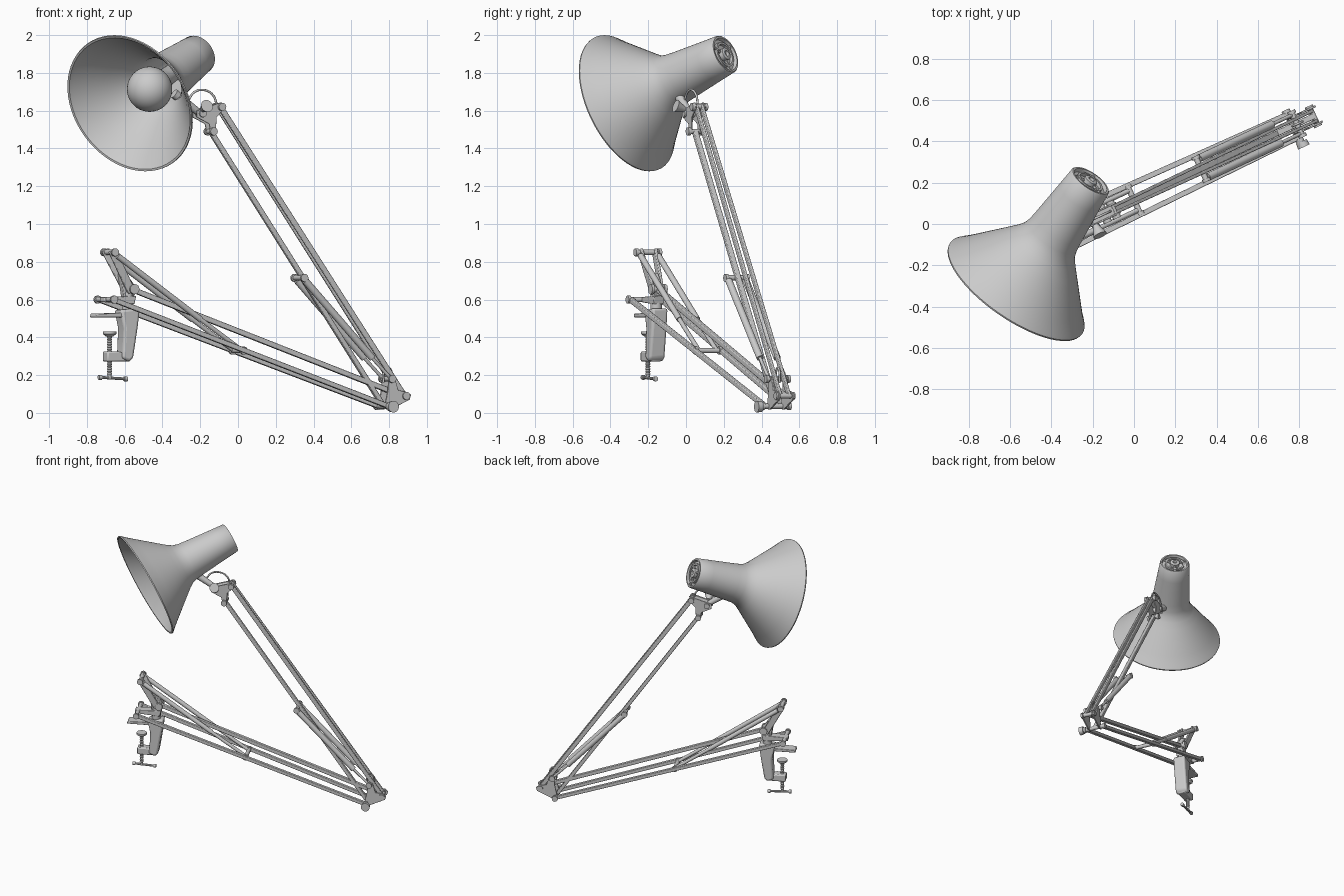
import bpy, bmesh, math
from mathutils import Vector, Matrix

if "Cube" in bpy.data.objects:
    bpy.data.objects.remove(bpy.data.objects["Cube"])

# Arm plane: vertical, turned about 25 degrees; V is its sideways normal
U = Vector((0.906, 0.423, 0))
V = Vector((-0.423, 0.906, 0))


def P(x, z, w=0):
    """Point in the arm plane at front-view (x, z), moved sideways by w."""
    return Vector((x, 0.1155 + 0.467 * x, z)) + V * w


def finish(name, bm, bevel=0, segs=2):
    bmesh.ops.remove_doubles(bm, verts=bm.verts, dist=1e-5)
    bmesh.ops.recalc_face_normals(bm, faces=bm.faces)
    me = bpy.data.meshes.new(name)
    bm.to_mesh(me)
    bm.free()
    ob = bpy.data.objects.new(name, me)
    bpy.context.collection.objects.link(ob)
    if bevel:
        m = ob.modifiers.new("bevel", 'BEVEL')
        m.width, m.segments = bevel, segs
    return ob


def lathe(name, prof, origin, axis, n=24):
    """Revolve (distance along axis, radius) points."""
    bm = bmesh.new()
    vs = [bm.verts.new((r, 0, t)) for t, r in prof]
    es = [bm.edges.new(p) for p in zip(vs, vs[1:])]
    bmesh.ops.spin(bm, geom=vs + es, axis=(0, 0, 1), cent=(0, 0, 0),
                   angle=2 * math.pi, steps=n)
    rot = Vector(axis).to_track_quat('Z', 'Y').to_matrix().to_4x4()
    bm.transform(Matrix.Translation(origin) @ rot)
    return finish(name, bm)


def rod(name, a, b, r, r2=None, n=16):
    L = (b - a).length
    return lathe(name, [(0, 0), (0, r), (L, r2 or r), (L, 0)], a, b - a, n)


def beam(name, a, b, wide=0.026, tall=0.026, bevel=0.004):
    """Rectangular bar between two points, wide along V."""
    d = (b - a).normalized()
    s = (V - d * V.dot(d)).normalized()
    m = Matrix((s * wide, d.cross(s) * tall, d * (b - a).length)).transposed().to_4x4()
    bm = bmesh.new()
    bmesh.ops.create_cube(bm, size=1, matrix=Matrix.Translation((a + b) / 2) @ m)
    return finish(name, bm, bevel)


def plate(name, poly, w0, w1, bevel=0.004):
    """Side profile in the arm plane extruded from w0 to w1."""
    bm = bmesh.new()
    f = bm.faces.new([bm.verts.new(P(x, z, w0)) for x, z in poly])
    ex = bmesh.ops.extrude_face_region(bm, geom=[f])
    bmesh.ops.translate(bm, vec=V * (w1 - w0),
                        verts=[g for g in ex['geom'] if isinstance(g, bmesh.types.BMVert)])
    return finish(name, bm, bevel)


def pin(name, x, z, half, r=0.014):
    """Sideways axle with a round head at each end."""
    h = half
    prof = [(-h, 0), (-h, r * 1.5), (-h + .016, r * 1.5), (-h + .016, r),
            (h - .016, r), (h - .016, r * 1.5), (h, r * 1.5), (h, 0)]
    return lathe(name, prof, P(x, z), V, 16)


def wire(name, pts, r=0.006):
    cu = bpy.data.curves.new(name, 'CURVE')
    cu.dimensions, cu.bevel_depth, cu.bevel_resolution = '3D', r, 3
    cu.use_fill_caps = True
    sp = cu.splines.new('BEZIER')
    sp.bezier_points.add(len(pts) - 1)
    for bp, p in zip(sp.bezier_points, pts):
        bp.co = p
        bp.handle_left_type = bp.handle_right_type = 'AUTO'
    ob = bpy.data.objects.new(name, cu)
    bpy.context.collection.objects.link(ob)


# --- Shade: closed rear cup, tapered neck, flared cone with thin wall
CAP = Vector((-0.21, 0.21, 1.90))
D = Vector((-0.526, -0.76, -0.38)).normalized()
outer = [(.02, 0), (.02, .088), (0, .092), (0, .102), (.006, .107), (.1, .115), (.2, .124),
         (.3, .133), (.35, .139), (.385, .149), (.42, .171), (.46, .203), (.53, .26),
         (.61, .325), (.65, .358), (.67, .377), (.684, .389), (.692, .387)]
inner = [(.69, .376), (.67, .362), (.61, .308), (.53, .242), (.46, .186), (.42, .155),
         (.385, .135), (.35, .127), (.2, .112), (.045, .1), (.045, 0)]
lathe("lamp_shade", outer + inner, CAP, D, 64)
# rear vent rings and spokes
lathe("vent_ring", [(.022, .058), (.003, .058), (.003, .07), (.022, .07)], CAP, D, 40)
lathe("vent_hub", [(.022, .034), (-.006, .034), (-.01, .028), (-.01, .016), (.005, .014), (.005, 0)],
      CAP, D, 24)
side = D.cross(Vector((0, 0, 1))).normalized()
for i in range(3):
    r = Matrix.Rotation(math.radians(90 + 120 * i), 3, D) @ side
    rod("vent_spoke", CAP + D * .012 + r * .03, CAP + D * .012 + r * .09, .009, n=8)
# bulb with neck and socket
bulb = [(.05, 0), (.05, .06), (.2, .06), (.2, .045), (.33, .05), (.365, .062)]
bulb += [(.49 - .12 * math.cos(a), .12 * math.sin(a))
         for a in [math.radians(35 + 145 * k / 16) for k in range(17)]]
lathe("bulb", bulb, CAP, D, 40)

# --- Shade knuckle and head bracket
H = P(-.2, 1.585)
rod("shade_stem", CAP + D * .34 + Vector((.05, 0, -.08)), H, .026, .018)
rod("shade_pivot", H - V * .04, H + V * .04, .02)
rod("shade_knob", H - V * .03 + Vector((0, 0, .02)), H - V * .085 + Vector((0, 0, .04)), .014, .034, 20)
head = [(-.23, 1.60), (-.1, 1.645), (-.075, 1.62), (-.125, 1.565), (-.13, 1.48), (-.155, 1.48),
        (-.165, 1.53), (-.23, 1.565)]
for s in (-1, 1):
    plate("head_bracket_side", head, s * .022, s * .03, .002)
plate("head_bracket_web", [(-.22, 1.60), (-.1, 1.64), (-.1, 1.625), (-.22, 1.585)], -.025, .025)
pin("head_upper_pin", -.1, 1.62, .045)
pin("head_lower_pin", -.145, 1.49, .045)
wire("shade_cable", [P(-.26, 1.66), P(-.235, 1.695), P(-.19, 1.71), P(-.135, 1.685), P(-.108, 1.61)])

# --- Elbow plates shared by both arms
K, R, T = (.77, .035), (.87, .09), (.79, .18)
elbow = [(.755, .02), (.79, .018), (.89, .07), (.898, .095), (.88, .11), (.83, .12),
         (.81, .19), (.78, .19), (.775, .12)]
for s in (-1, 1):
    plate("elbow_plate", elbow, s * .036, s * .046, .002)
pin("elbow_lower_pin", *K, .085)
pin("elbow_rear_pin", *R, .055)
pin("elbow_spring_pin", *T, .07)
rod("elbow_knob", P(.775, .033, -.115), P(.775, .033, -.085), .031, .028, 24)
wire("elbow_cable", [P(.77, .16), P(.772, .215), P(.795, .238), P(.815, .205), P(.81, .16)])

# --- Upper arm: one front bar, twin rear bars, twin springs
beam("upper_front_bar", P(-.145, 1.49), P(*K), .028, .026)
for s in (-1, 1):
    beam("upper_rear_bar", P(-.1, 1.62, s * .016), P(*R, s * .026), .016, .03)
    rod("upper_spring", P(.335, .70, s * .05), P(.69, .29, s * .05), .019)
    rod("upper_spring_hook", P(.69, .29, s * .05), P(*T, s * .05), .009)
pin("upper_spring_pin", .325, .715, .068)

# --- Lower arm: wide twin bars below, one bar above, twin springs
for s in (-1, 1):
    beam("lower_wide_bar", P(-.70, .60, s * .09), P(*K, s * .062))
    rod("lower_spring", P(-.66, .832, s * .052), P(-.22, .495, s * .052), .016)
    rod("lower_spring_hook", P(-.22, .495, s * .052), P(0, .33, s * .052), .012)
beam("lower_top_bar", P(-.565, .655), P(*R), .028, .028)
pin("lower_spring_pin", 0, .33, .078)

# --- Base bracket: forked mast, pivots and foot
pin("base_cross_pin", -.70, .60, .11)
pin("base_top_bar_pin", -.565, .655, .045, .018)
pin("mast_top_pin", -.68, .85, .075)
for s in (-1, 1):
    beam("mast_prong", P(-.575, .64, s * .026), P(-.685, .862, s * .042), .016, .045)
plate("mast_web", [(-.61, .60), (-.555, .62), (-.55, .67), (-.60, .74), (-.63, .74)], -.02, .02)
plate("base_foot", [(-.72, .588), (-.56, .575), (-.55, .62), (-.72, .612)], -.03, .03)

# --- Table clamp
rod("swivel_post", P(-.585, .52), P(-.585, .64), .03, n=20)
ob = plate("clamp_body", [(-.64, .545), (-.535, .555), (-.545, .46), (-.57, .29), (-.59, .27),
                          (-.63, .29), (-.625, .33), (-.62, .45)], -.045, .045, .014)
ob.modifiers["bevel"].segments = 3
plate("clamp_top_jaw", [(-.77, .506), (-.58, .506), (-.58, .53), (-.765, .526)], -.038, .038)
plate("clamp_lower_jaw", [(-.705, .272), (-.58, .272), (-.58, .30), (-.64, .325), (-.705, .325)],
      -.032, .032, .008)
S = P(-.68, 0)
thread = [(.18, 0), (.18, .011)]
for k in range(17):
    z = .2 + .013 * k
    thread += [(z, .010), (z + .0065, .014)]
lathe("clamp_screw", thread + [(.42, .01), (.42, 0)], S, (0, 0, 1), 16)
lathe("clamp_pad", [(.405, 0), (.405, .02), (.418, .036), (.43, .036), (.43, 0)], S, (0, 0, 1), 24)
rod("clamp_handle", P(-.73, .188), P(-.60, .18), .008, n=10)
for x, z in ((-.73, .188), (-.595, .18)):
    rod("handle_end", P(x - .008, z), P(x + .008, z), .013, n=12)

# --- Smooth shading with sharp edges kept
meshes = [o for o in bpy.context.collection.objects if o.type == 'MESH']
for o in meshes:
    o.select_set(True)
bpy.context.view_layer.objects.active = meshes[0]
bpy.ops.object.shade_smooth_by_angle(angle=math.radians(35))
